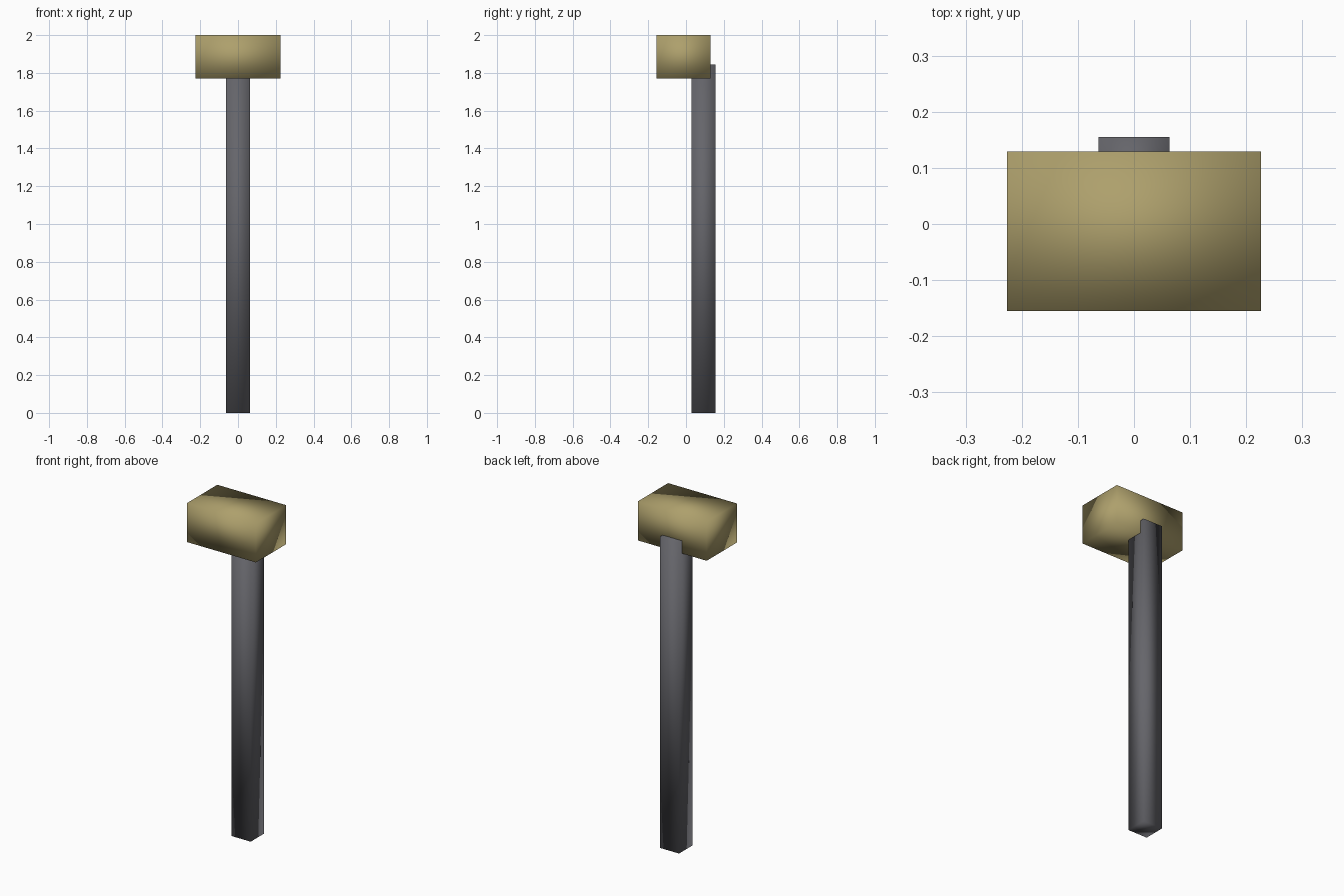
import bpy

if "Cube" in bpy.data.objects:
    bpy.data.objects.remove(bpy.data.objects["Cube"])


def material(name, rgb):
    mat = bpy.data.materials.new(name)
    mat.diffuse_color = (*rgb, 1.0)
    mat.use_nodes = True
    mat.node_tree.nodes["Principled BSDF"].inputs["Base Color"].default_value = mat.diffuse_color
    return mat


def block(name, low, high, mat):
    """Box between two opposite corners, with soft shading across its edges."""
    bpy.ops.mesh.primitive_cube_add(
        size=1, location=[(a + b) / 2 for a, b in zip(low, high)])
    obj = bpy.context.object
    obj.name = name
    obj.scale = [b - a for a, b in zip(low, high)]
    bpy.ops.object.transform_apply(location=False, rotation=False, scale=True)
    bpy.ops.object.shade_smooth()
    obj.data.materials.append(mat)
    return obj


brass = material("brass", (0.42, 0.35, 0.15))
dark_metal = material("dark_metal", (0.13, 0.13, 0.145))

# Upright post, overlapping the back of the head
block("post", (-0.063, 0.029, 0.0), (0.063, 0.155, 1.844), dark_metal)

# Box head on top, offset to the front
block("box_head", (-0.226, -0.155, 1.769), (0.226, 0.129, 2.0), brass)
